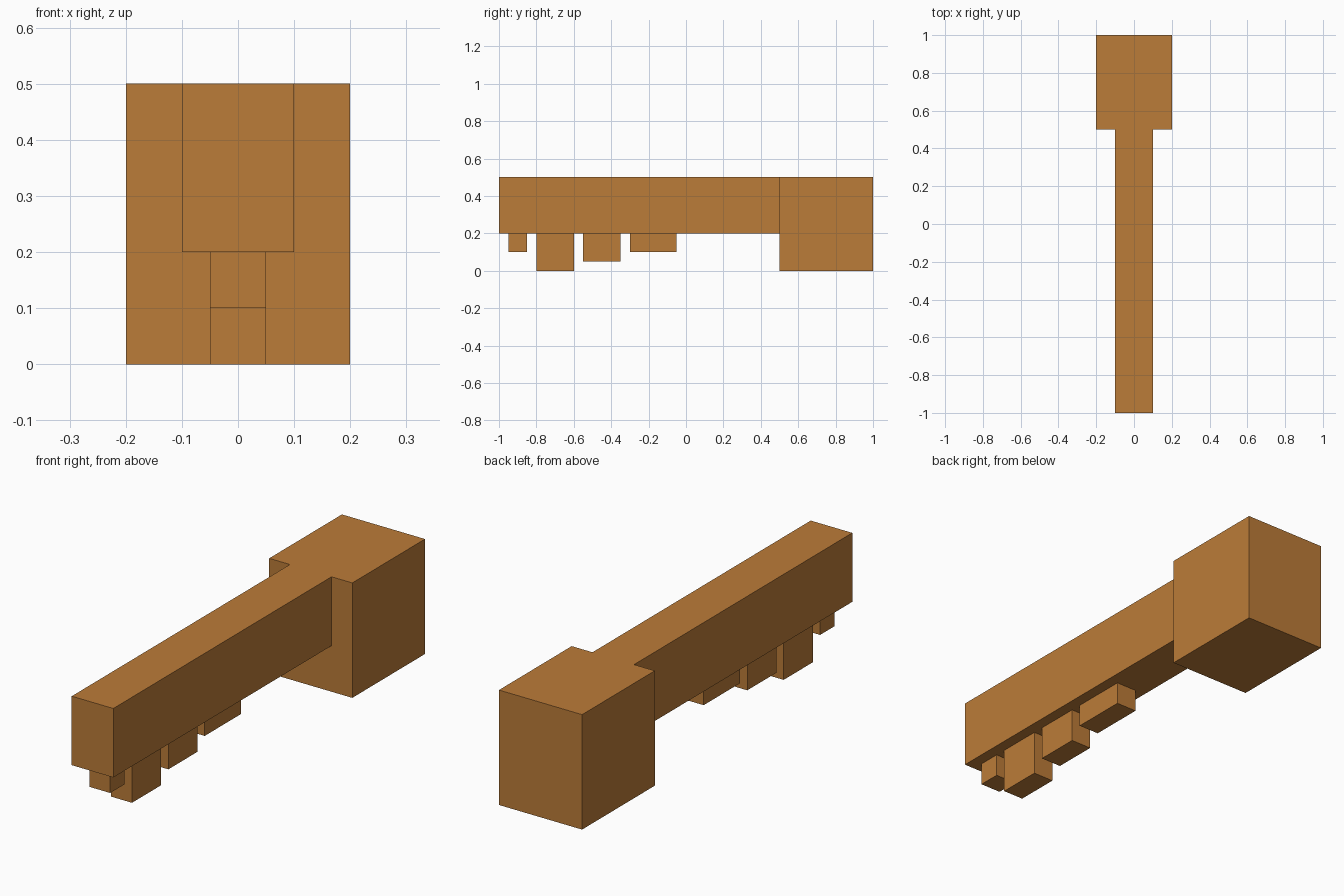
import bpy

if "Cube" in bpy.data.objects:
    bpy.data.objects.remove(bpy.data.objects["Cube"])

wood = bpy.data.materials.new("warm_brown")
wood.diffuse_color = (0.50, 0.20, 0.04, 1.0)
wood.use_nodes = True
wood.node_tree.nodes["Principled BSDF"].inputs["Base Color"].default_value = wood.diffuse_color


def box(name, half_width, y0, y1, z0, z1):
    """Box centred on x = 0, spanning y0..y1 and z0..z1."""
    bpy.ops.mesh.primitive_cube_add(size=1, location=(0, (y0 + y1) / 2, (z0 + z1) / 2))
    obj = bpy.context.object
    obj.name = name
    obj.scale = (2 * half_width, y1 - y0, z1 - z0)
    bpy.ops.object.transform_apply(location=False, rotation=False, scale=True)
    obj.data.materials.append(wood)
    return obj


# Wide block at the back and the long bar reaching forward from it
box("handle_block", 0.2, 0.5, 1.0, 0.0, 0.5)
box("shaft", 0.1, -1.0, 0.5, 0.2, 0.5)

# Teeth hanging under the bar: front y, back y, bottom z
teeth = [(-0.95, -0.85, 0.10), (-0.80, -0.60, 0.0),
         (-0.55, -0.35, 0.05), (-0.30, -0.05, 0.10)]
for i, (y0, y1, bottom) in enumerate(teeth, 1):
    box(f"tooth_{i}", 0.05, y0, y1, bottom, 0.2)
